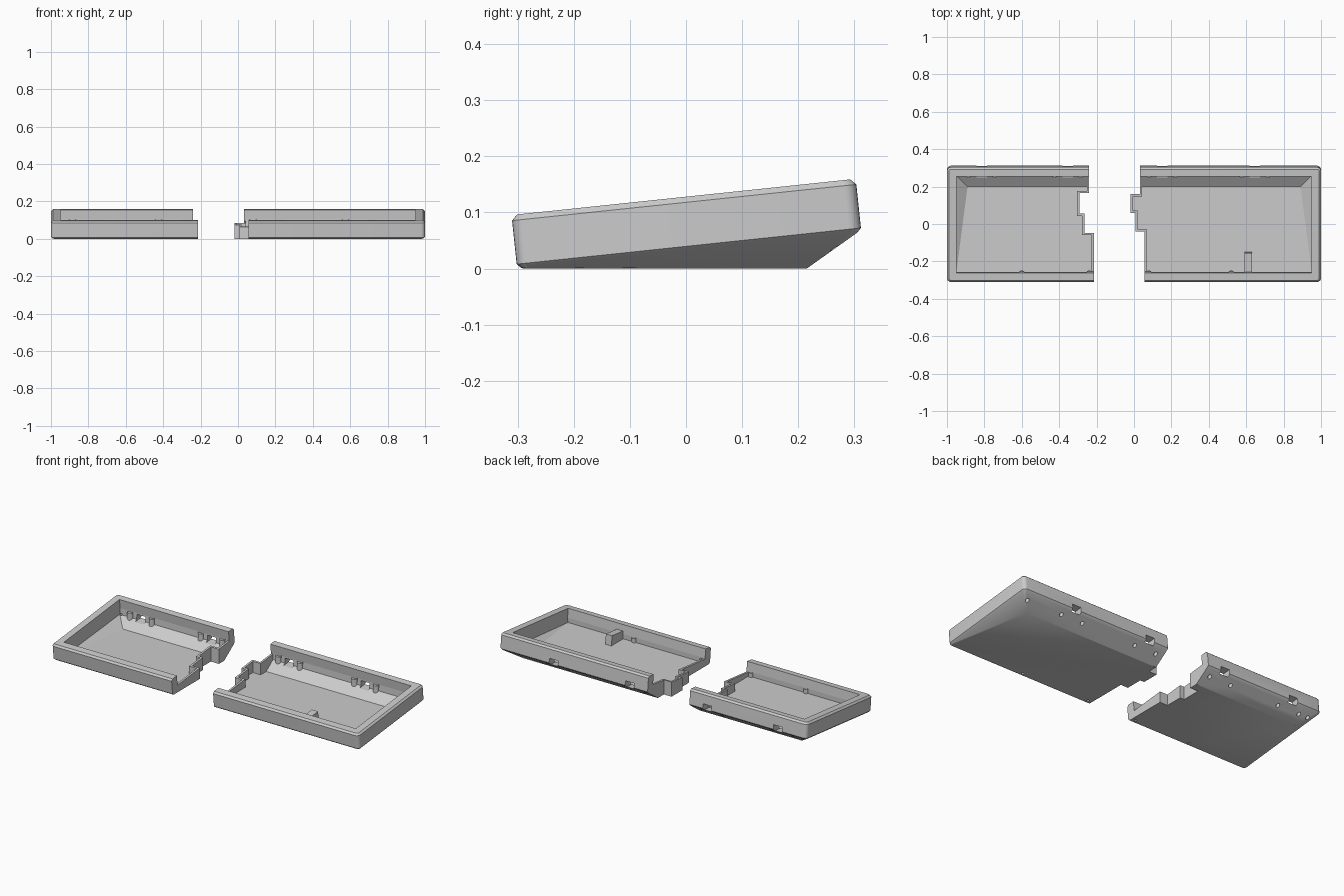
import bpy, bmesh, math
from mathutils import Vector, Matrix

if "Cube" in bpy.data.objects:
    bpy.data.objects.remove(bpy.data.objects["Cube"])

TILT = math.radians(6)
DEPTH, HEIGHT = 0.617, 0.096      # tilted tray size
LEDGE = 0.037                     # height of the inner ledge above the tray base
FLOOR = 0.018                     # floor thickness
FRAME = Matrix.Translation((0, -0.301, 0)) @ Matrix.Rotation(TILT, 4, 'X')


def tilted(x, u, w):
    """Point in the tilted tray frame to world space."""
    return FRAME @ Vector((x, u, w))


def make(name, bm):
    bmesh.ops.recalc_face_normals(bm, faces=bm.faces)
    mesh = bpy.data.meshes.new(name)
    bm.to_mesh(mesh)
    bm.free()
    obj = bpy.data.objects.new(name, mesh)
    bpy.context.collection.objects.link(obj)
    return obj


def hull(name, points):
    bm = bmesh.new()
    for p in points:
        bm.verts.new(p)
    res = bmesh.ops.convex_hull(bm, input=bm.verts)
    junk = {v for v in res["geom_interior"] + res["geom_unused"]
            if isinstance(v, bmesh.types.BMVert) and v.is_valid}
    bmesh.ops.delete(bm, geom=list(junk), context='VERTS')
    bmesh.ops.dissolve_limit(bm, angle_limit=0.002, verts=bm.verts, edges=bm.edges)
    return make(name, bm)


def box(name, x0, x1, u0, u1, w0, w1):
    return hull(name, [tilted(x, u, w) for x in (x0, x1) for u in (u0, u1) for w in (w0, w1)])


def cylinder(name, x, y, r, z0, z1):
    bm = bmesh.new()
    bmesh.ops.create_cone(bm, cap_ends=True, segments=16, radius1=r, radius2=r, depth=z1 - z0,
                          matrix=Matrix.Translation((x, y, (z0 + z1) / 2)))
    return make(name, bm)


def combine(target, tool, operation):
    """Apply a boolean and throw the tool away."""
    tool.hide_render = True
    mod = target.modifiers.new("cut", 'BOOLEAN')
    mod.operation, mod.object, mod.solver = operation, tool, 'EXACT'
    bpy.context.view_layer.objects.active = target
    bpy.ops.object.modifier_apply(modifier=mod.name)
    bpy.data.objects.remove(tool)


def ring(inset, w, r=0.022, n=5):
    """Rounded rectangle in the tilted frame."""
    pts = []
    for sx in (-1, 1):
        for u, su in ((0, -1), (DEPTH, 1)):
            for i in range(n + 1):
                a = math.pi / 2 * i / n
                rr = r - inset
                pts.append(tilted(sx * (1 - r + rr * math.cos(a)), u - su * r + su * rr * math.sin(a), w))
    return pts


def prism(name, side, xs, ys, inset=0.0):
    """Upright block bounded by the stepped joint line; side +1 lies to the right of it."""
    t = side * inset
    xs = [x + t for x in xs]
    ys = [0.5, ys[0] - t, ys[1] + t, ys[2] + t, -0.5]
    line = []
    for i, x in enumerate(xs):
        line += [(x, ys[i]), (x, ys[i + 1])]
    line += [(side * 1.5, -0.5), (side * 1.5, 0.5)]
    bm = bmesh.new()
    face = bm.faces.new([bm.verts.new((x, y, -0.1)) for x, y in line])
    res = bmesh.ops.extrude_face_region(bm, geom=[face])
    bmesh.ops.translate(bm, vec=(0, 0, 0.5), verts=[v for v in res["geom"] if isinstance(v, bmesh.types.BMVert)])
    return make(name, bm)


def build_half(name, side, xs, ys, windows, front_screws, post=None):
    # outer shell: bevelled tilted tray with a flat wedge foot beneath
    outline = ring(0.008, 0) + ring(0, 0.008) + ring(0, HEIGHT - 0.01) + ring(0.01, HEIGHT)
    for s in (-1, 1):
        outline += [Vector((s * 0.98, -0.285, 0)), Vector((s * 0.905, 0.215, 0))]
    body = hull(name, outline)
    combine(body, prism("joint_cut", side, xs, ys), 'INTERSECT')

    # upper opening above the ledge
    upper = box("upper_cavity", -0.95, 0.95, 0.05, 0.569, LEDGE, 0.25)

    # lower cavity with level floor and sloping back and sides
    pts = []
    for s in (-1, 1):
        pts += [tilted(s * 0.953, u, LEDGE + 0.006) for u in (0.047, 0.572)]
        pts += [Vector((s * 0.95, -0.259, FLOOR)), Vector((s * 0.89, 0.2, FLOOR)),
                Vector((s * 0.953, 0.262, 0.064))]
    lower = hull("lower_cavity", pts)
    combine(lower, prism("joint_wall", side, xs, ys, 0.012), 'INTERSECT')

    # screw bosses and support post are left standing in the cavity
    back_screws = [w + d for w in windows for d in (-0.07, 0.07)]
    back_screws = [x for x in back_screws if not -0.28 < x < 0.07]
    for x in front_screws:
        combine(lower, cylinder("front_boss", x, -0.262, 0.014, -0.1, 0.3), 'DIFFERENCE')
    for x in back_screws:
        combine(lower, cylinder("back_boss", x, 0.265, 0.018, -0.1, 0.3), 'DIFFERENCE')
    if post:
        for cavity in (upper, lower):
            combine(cavity, box("post", post - 0.02, post + 0.02, 0.0, 0.153, -0.1, 0.06), 'DIFFERENCE')
    combine(body, upper, 'DIFFERENCE')
    combine(body, lower, 'DIFFERENCE')

    # clip windows through the back wall
    for x in windows:
        combine(body, box("window", x - 0.028, x + 0.028, 0.545, 0.7, -0.004, 0.034), 'DIFFERENCE')

    # screw recesses from below
    for x in front_screws:
        combine(body, cylinder("front_hole", x, -0.274, 0.007, -0.1, 0.012), 'DIFFERENCE')
    for x in back_screws + [side * 0.945]:
        combine(body, cylinder("back_hole", x, 0.268, 0.01, -0.1, 0.07), 'DIFFERENCE')

    bpy.ops.object.select_all(action='DESELECT')
    body.select_set(True)
    bpy.context.view_layer.objects.active = body
    bpy.ops.object.shade_smooth_by_angle(angle=math.radians(25))


build_half("left_case_half", -1, (-0.24, -0.292, -0.265, -0.215), (0.165, 0.055, -0.047),
           (-0.815, -0.355), (-0.6, -0.24))
build_half("right_case_half", 1, (0.032, -0.018, 0.008, 0.055), (0.16, 0.06, -0.04),
           (0.15, 0.645), (0.08, 0.52), post=0.61)
